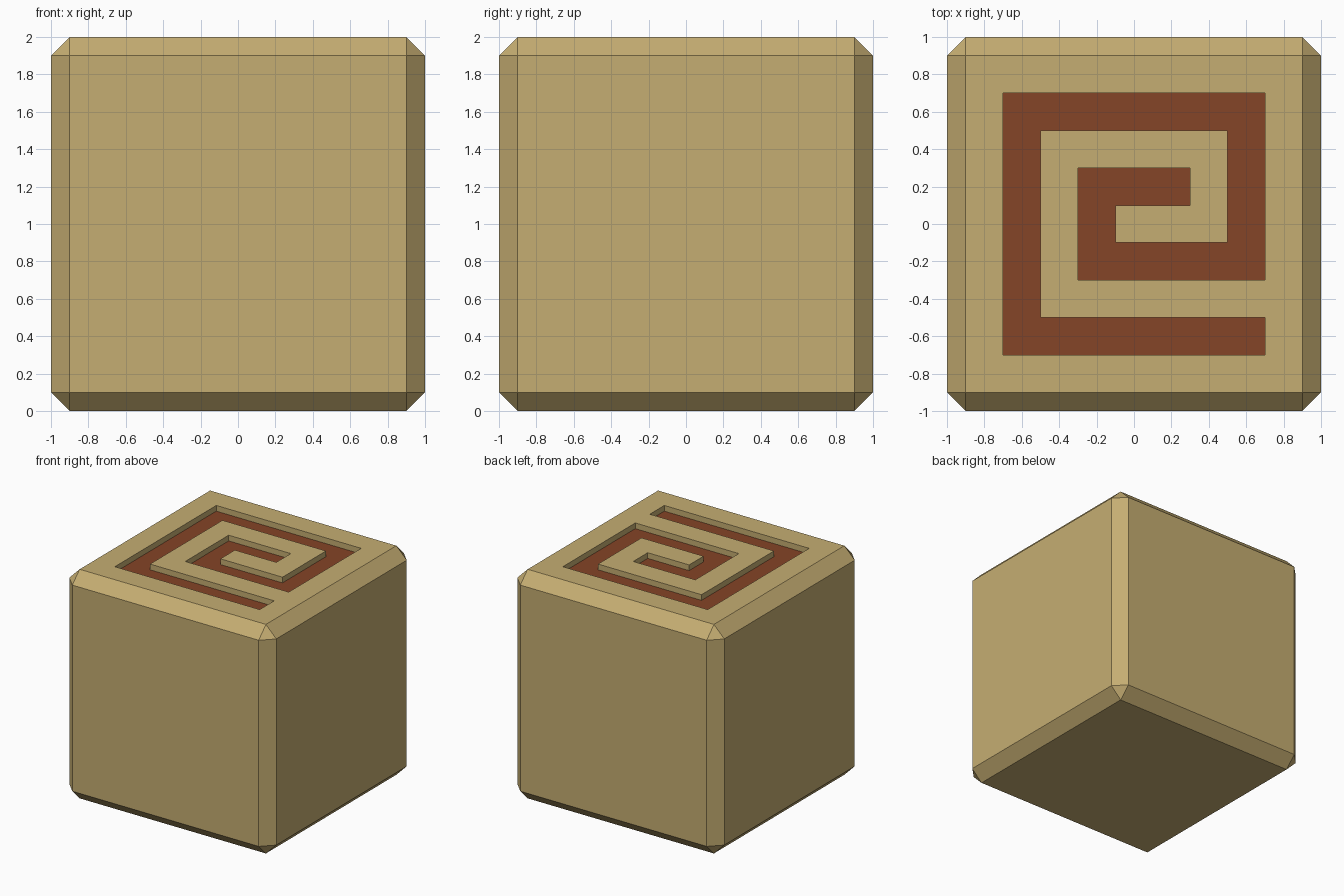
import bpy, bmesh

if "Cube" in bpy.data.objects:
    bpy.data.objects.remove(bpy.data.objects["Cube"])

SIZE, CHAMFER, DEPTH = 2.0, 0.1, 0.05


def material(name, rgb):
    m = bpy.data.materials.new(name)
    m.diffuse_color = (*rgb, 1.0)
    m.use_nodes = True
    m.node_tree.nodes["Principled BSDF"].inputs["Base Color"].default_value = m.diffuse_color
    return m


def mesh_object(name, bm):
    bmesh.ops.recalc_face_normals(bm, faces=bm.faces)
    mesh = bpy.data.meshes.new(name)
    bm.to_mesh(mesh)
    bm.free()
    obj = bpy.data.objects.new(name, mesh)
    bpy.context.collection.objects.link(obj)
    return obj


sand = material("sandstone", (0.56, 0.42, 0.168))
rust = material("rust_brown", (0.235, 0.058, 0.020))

# Chamfered cube standing on the ground
bm = bmesh.new()
bmesh.ops.create_cube(bm, size=SIZE)
bmesh.ops.translate(bm, verts=bm.verts, vec=(0, 0, SIZE / 2))
bmesh.ops.bevel(bm, geom=bm.edges[:], offset=CHAMFER, segments=1,
                affect='EDGES', profile=0.5)
block = mesh_object("carved_block", bm)
block.data.materials.append(sand)
block.data.materials.append(rust)

# Square spiral outline, extruded upward as the groove cutter
spiral = [(.7, -.7), (.7, -.5), (-.5, -.5), (-.5, .5), (.5, .5), (.5, -.1),
          (-.1, -.1), (-.1, .1), (.3, .1), (.3, .3), (-.3, .3), (-.3, -.3),
          (.7, -.3), (.7, .7), (-.7, .7), (-.7, -.7)]
bm = bmesh.new()
base = bm.faces.new([bm.verts.new((x, y, SIZE - DEPTH)) for x, y in spiral])
top = bmesh.ops.extrude_face_region(bm, geom=[base], use_keep_orig=True)["geom"]
bmesh.ops.translate(bm, vec=(0, 0, 0.2),
                    verts=[v for v in top if isinstance(v, bmesh.types.BMVert)])
cutter = mesh_object("spiral_cutter", bm)
cutter.data.materials.append(sand)
cutter.hide_render = True

# Carve the groove, then remove the cutter
mod = block.modifiers.new("groove", 'BOOLEAN')
mod.operation, mod.solver, mod.object = 'DIFFERENCE', 'EXACT', cutter
bpy.context.view_layer.objects.active = block
block.select_set(True)
bpy.ops.object.modifier_apply(modifier=mod.name)
bpy.data.objects.remove(cutter)

# Groove floor is rust brown, everything else sandstone
for face in block.data.polygons:
    on_floor = face.normal.z > 0.99 and face.center.z < SIZE - DEPTH / 2
    face.material_index = 1 if on_floor else 0
    face.use_smooth = False
